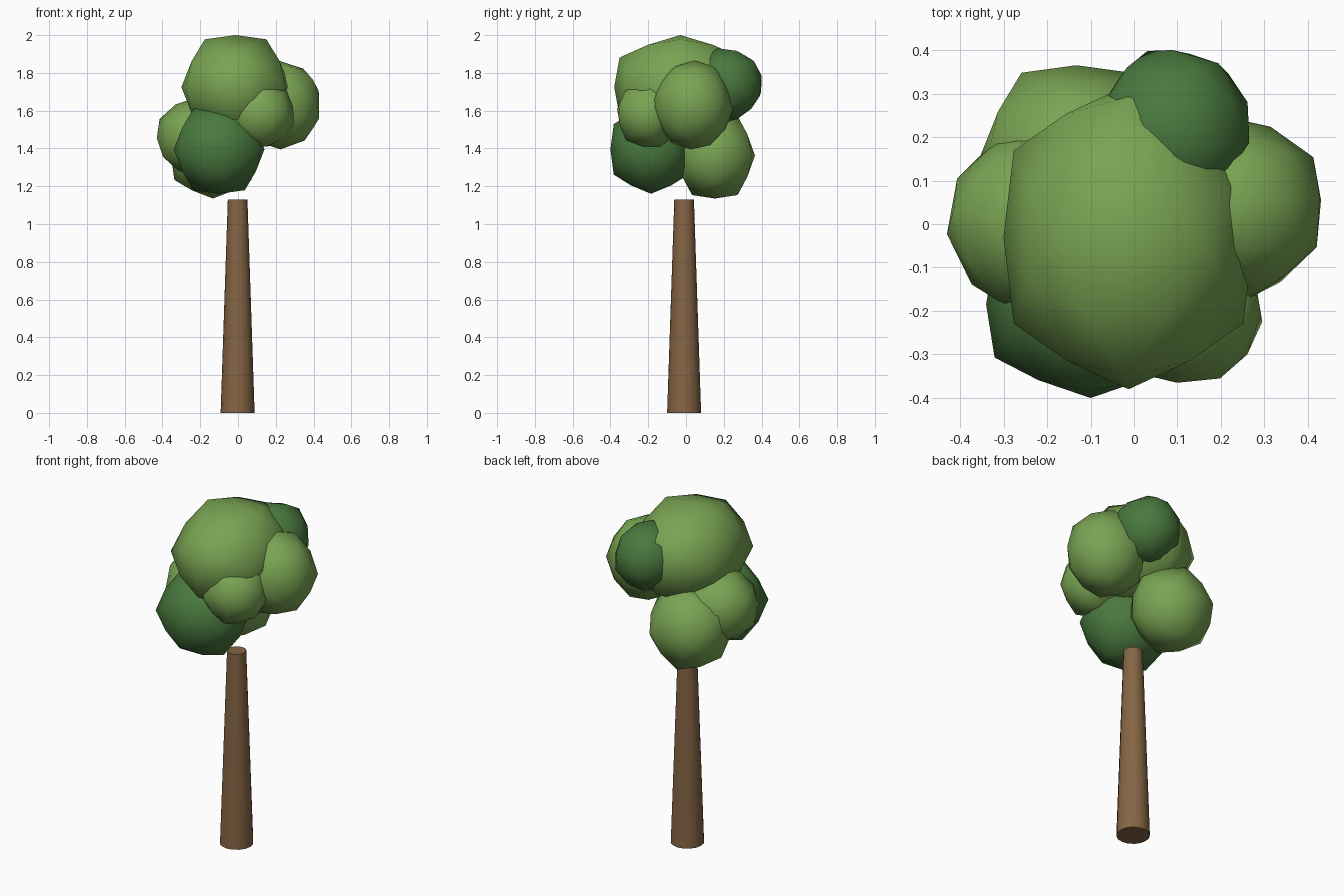
import bpy, bmesh
from math import sqrt, pi
from mathutils import Euler, Vector

if "Cube" in bpy.data.objects:
    bpy.data.objects.remove(bpy.data.objects["Cube"])


def material(name, rgb):
    m = bpy.data.materials.new(name)
    m.diffuse_color = (*rgb, 1)
    m.use_nodes = True
    m.node_tree.nodes["Principled BSDF"].inputs["Base Color"].default_value = m.diffuse_color
    return m


BARK = material("bark brown", (0.235, 0.130, 0.058))
LEAF = material("leaf green", (0.190, 0.372, 0.086))
DARK = material("dark leaf green", (0.066, 0.190, 0.048))


def finish(bm, name, mat):
    me = bpy.data.meshes.new(name)
    bm.to_mesh(me)
    bm.free()
    ob = bpy.data.objects.new(name, me)
    bpy.context.collection.objects.link(ob)
    me.materials.append(mat)
    return ob


# Icosahedron corners with an edge on each main axis, and its edge middles
g = (1 + sqrt(5)) / 2
CORNERS = [Vector(p).normalized() for s in (-1, 1) for t in (-g, g)
           for p in ((s, 0, t), (0, t, s), (t, s, 0))]
MIDDLES = [(a + b).normalized() for i, a in enumerate(CORNERS)
           for b in CORNERS[:i] if a.dot(b) > 0.4]


def clump(name, mat, lo, hi, turn=(0, 0, 0), push=1.0):
    """Faceted, smooth-shaded leaf ball with pushed corners, fitted to a box."""
    rot = Euler(turn).to_matrix()
    pts = [rot @ (c * push) for c in CORNERS] + [rot @ m for m in MIDDLES]
    bm = bmesh.new()
    lows = [min(p[i] for p in pts) for i in range(3)]
    highs = [max(p[i] for p in pts) for i in range(3)]
    for p in pts:
        bm.verts.new([lo[i] + (p[i] - lows[i]) / (highs[i] - lows[i]) * (hi[i] - lo[i])
                      for i in range(3)])
    bmesh.ops.convex_hull(bm, input=bm.verts)
    bmesh.ops.recalc_face_normals(bm, faces=bm.faces)
    for f in bm.faces:
        f.smooth = True
    finish(bm, name, mat)


# Tapered trunk
bm = bmesh.new()
bmesh.ops.create_cone(bm, cap_ends=True, segments=16, radius1=0.09,
                      radius2=0.052, depth=1.13)
bmesh.ops.translate(bm, verts=bm.verts, vec=(-0.002, -0.01, 0.565))
for f in bm.faces:
    f.smooth = len(f.verts) == 4
for e in bm.edges:
    e.smooth = all(len(f.verts) == 4 for f in e.link_faces)
finish(bm, "trunk", BARK)

# Leaf clumps: name, colour, lower corner, upper corner, turn, corner push
clump("crown_top", LEAF, (-0.30, -0.38, 1.45), (0.275, 0.32, 2.00), push=1.08)
clump("crown_right", LEAF, (0.01, -0.18, 1.395), (0.43, 0.25, 1.865), (0.5, 0.3, 0.1), 1.04)
clump("crown_back_dark", DARK, (-0.08, 0.03, 1.55), (0.265, 0.40, 1.93), (0.3, 0.6, 0.2), 1.04)
clump("crown_front_dark", DARK, (-0.34, -0.40, 1.16), (0.14, 0.03, 1.63), push=1.08)
clump("crown_front_right", LEAF, (-0.06, -0.365, 1.41), (0.295, -0.03, 1.755), (0.3, 0.2, 0.4), 1.06)
clump("crown_back_low", LEAF, (-0.355, -0.06, 1.135), (0.09, 0.365, 1.59), (pi / 2, 0, 0), 1.08)
clump("crown_left", LEAF, (-0.43, -0.20, 1.25), (-0.01, 0.21, 1.67), (0.1, 0.5, 0.5), 1.04)
